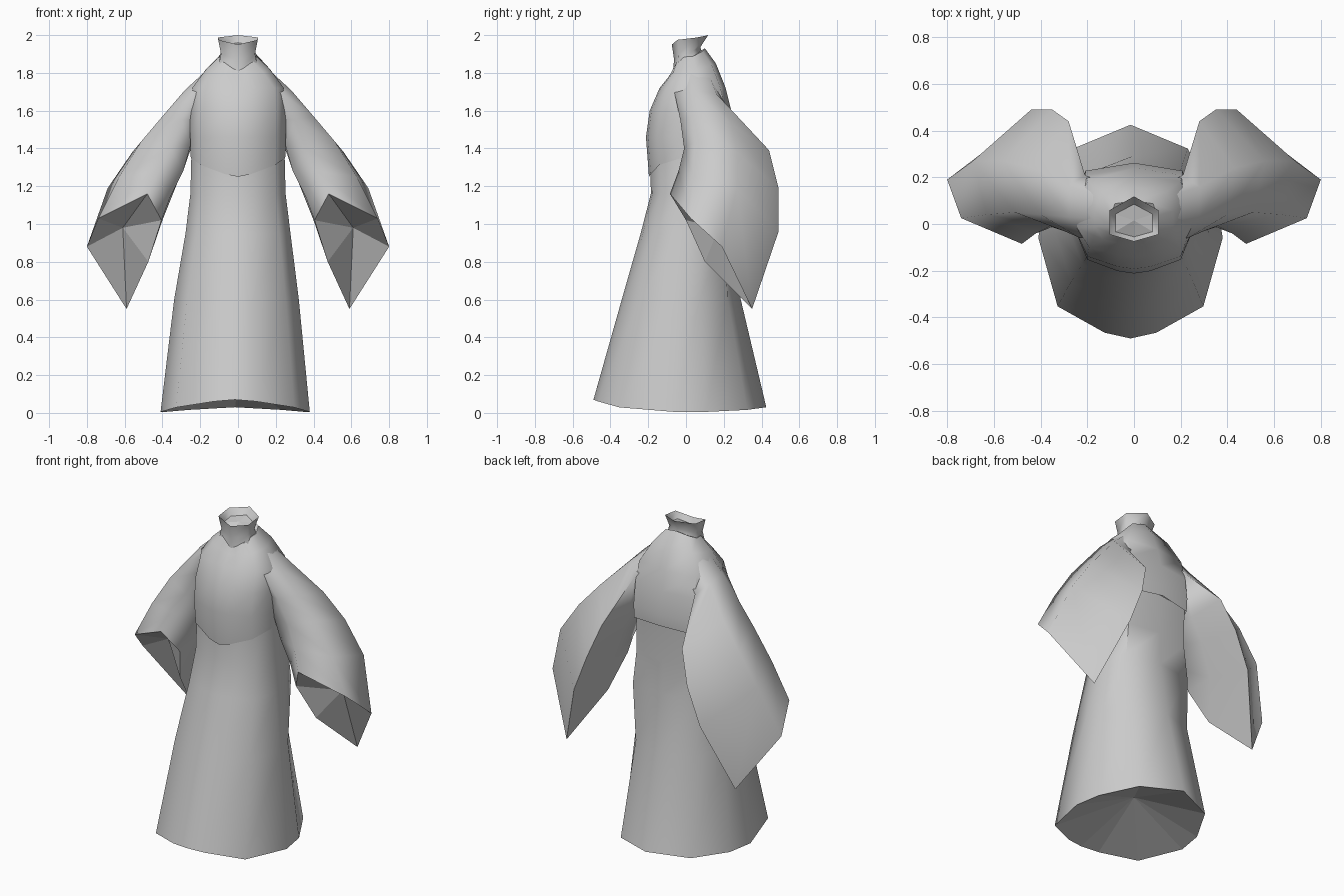
import bpy
import bmesh
import math

# Remove the default cube
cube = bpy.data.objects.get("Cube")
if cube:
    bpy.data.objects.remove(cube, do_unlink=True)

# Single cloth colour
cloth = bpy.data.materials.new("grey_cloth")
cloth.use_nodes = True
grey = (0.6, 0.6, 0.6, 1.0)
cloth.diffuse_color = grey
cloth.node_tree.nodes["Principled BSDF"].inputs["Base Color"].default_value = grey


def loft(name, rings, start_apex=None, end_apex=None, smooth_angle=60):
    """Skin equal-length rings smoothly, closing ends with flat-shaded fans."""
    bm = bmesh.new()
    layers = [[bm.verts.new(point) for point in ring] for ring in rings]
    count = len(layers[0])
    for lower, upper in zip(layers, layers[1:]):
        for i in range(count):
            j = (i + 1) % count
            bm.faces.new((lower[i], lower[j], upper[j], upper[i]))
    wall_count = len(bm.faces)
    for apex, layer in ((start_apex, layers[0]), (end_apex, layers[-1])):
        if apex:
            tip = bm.verts.new(apex)
            for i in range(count):
                bm.faces.new((layer[i], layer[(i + 1) % count], tip))
    bmesh.ops.recalc_face_normals(bm, faces=bm.faces)
    mesh = bpy.data.meshes.new(name)
    bm.to_mesh(mesh)
    bm.free()
    mesh.materials.append(cloth)
    obj = bpy.data.objects.new(name, mesh)
    bpy.context.collection.objects.link(obj)
    bpy.ops.object.select_all(action="DESELECT")
    obj.select_set(True)
    bpy.context.view_layer.objects.active = obj
    bpy.ops.object.shade_smooth_by_angle(angle=math.radians(smooth_angle))
    for face in mesh.polygons[wall_count:]:
        face.use_smooth = False


def mirrored(half):
    """Close a front-to-back half outline into a full ring."""
    return half + [(-x, *rest) for x, *rest in reversed(half[1:-1])]


# Unit outlines: a round hem and a waist with a broad, square back
FRONT = [(0, -1), (0.28, -0.95), (0.79, -0.72), (1, -0.12)]
HEM = mirrored(FRONT + [(0.93, 0.25), (0.62, 0.76), (0, 1)])
WAIST = mirrored(FRONT + [(1, 0.35), (0.82, 0.87), (0, 1)])


def gown_ring(outline, z, half_width, front, back, front_lift=0, back_lift=0, shift=0):
    """One level of the gown, its middle lifted at the front or back."""
    ring = []
    for x, y in outline:
        depth, lift = (front, front_lift) if y < 0 else (back, back_lift)
        ring.append((x * half_width + shift, y * depth, z + lift * abs(y) ** 3))
    return ring


# Long flared skirt with a recessed underside
skirt_levels = [
    gown_ring(HEM, 0.005, 0.395, 0.49, 0.425, 0.065, 0.025, -0.015),
    gown_ring(HEM, 0.6, 0.33, 0.34, 0.29, shift=-0.008),
    gown_ring(WAIST, 0.95, 0.278, 0.24, 0.235),
    gown_ring(WAIST, 1.16, 0.252, 0.186, 0.228),
    gown_ring(WAIST, 1.4, 0.246, 0.19, 0.24),
]
loft("skirt", skirt_levels, start_apex=(0, 0, 0.17), end_apex=(0, 0, 1.42))

# Upper bodice, its hem higher at the back and just overhanging the skirt
bodice_levels = [
    gown_ring(WAIST, 1.35, 0.25, 0.196, 0.258, -0.1, 0.04),
    gown_ring(WAIST, 1.46, 0.253, 0.212, 0.262),
    gown_ring(WAIST, 1.6, 0.253, 0.192, 0.24),
    gown_ring(WAIST, 1.72, 0.243, 0.14, 0.21),
    gown_ring(WAIST, 1.82, 0.168, 0.092, 0.158, -0.04, 0.03),
    gown_ring(WAIST, 1.885, 0.1, 0.068, 0.1, -0.075, 0.045),
]
loft("bodice", bodice_levels, end_apex=(0, 0, 1.87))


def collar_ring(radius, front, back, z_front, z_side, z_back):
    """Hexagonal level of the collar, tilted up towards the back."""
    return mirrored([(0, front, z_front), (radius, front * 0.6, z_side),
                     (radius, back * 0.5, (z_side + z_back) / 2), (0, back, z_back)])


# Six-sided collar, flaring at the tilted rim and shallowly hollow on top
collar_levels = [
    collar_ring(0.1, -0.07, 0.09, 1.8, 1.85, 1.9),
    collar_ring(0.09, -0.063, 0.075, 1.87, 1.9, 1.935),
    collar_ring(0.105, -0.075, 0.118, 1.95, 1.975, 2.0),
    collar_ring(0.08, -0.055, 0.085, 1.915, 1.935, 1.96),
]
loft("collar", collar_levels, end_apex=(0, 0.015, 1.945), smooth_angle=75)

# Wide hanging sleeves: each ring runs front top, outer front, outer back,
# trailing back edge, inner back, inner front
SLEEVE = [
    [(.1, -.05, 1.81), (.1, .02, 1.875), (.1, .1, 1.85),
     (.1, .16, 1.74), (.1, .1, 1.6), (.1, 0, 1.6)],
    [(.23, -.06, 1.69), (.28, .03, 1.71), (.28, .16, 1.69),
     (.21, .21, 1.63), (.2, .15, 1.5), (.22, -.02, 1.56)],
    [(.3, -.03, 1.55), (.4, .04, 1.57), (.43, .24, 1.53),
     (.28, .44, 1.39), (.26, .2, 1.37), (.25, 0, 1.42)],
    [(.36, -.01, 1.4), (.51, .05, 1.44), (.56, .27, 1.38),
     (.35, .49, 1.19), (.32, .22, 1.22), (.29, .01, 1.28)],
    [(.42, -.04, 1.28), (.63, .04, 1.25), (.69, .27, 1.19),
     (.44, .49, .96), (.4, .2, 1.02), (.36, .01, 1.14)],
    [(.48, -.085, 1.16), (.74, .025, 1.03), (.8, .19, .88),
     (.59, .35, .55), (.475, .1, .8), (.405, 0, 1.02)],
]
for side, name in ((1, "left_sleeve"), (-1, "right_sleeve")):
    rings = [[(side * x, y, z) for x, y, z in ring] for ring in SLEEVE]
    loft(name, rings, end_apex=(side * 0.61, 0.175, 0.98), smooth_angle=85)
